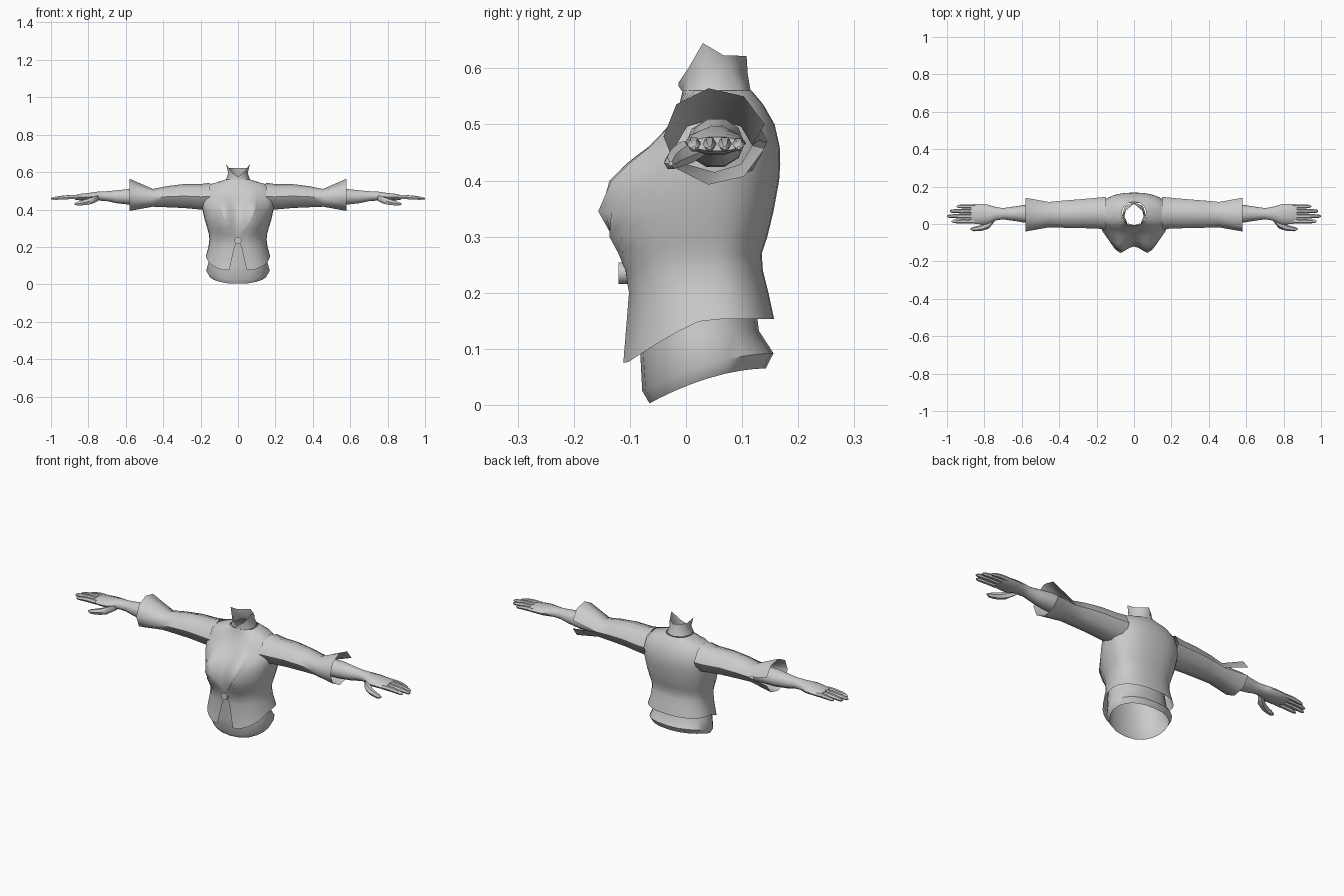
import bpy
from math import sin, cos, pi, asin, exp, radians

if "Cube" in bpy.data.objects:
    bpy.data.objects.remove(bpy.data.objects["Cube"])


def loft(name, rows, closed=False, cap=False, mirror=True):
    """Skin a list of equal-length point rows with quads."""
    n = len(rows[0])
    verts = [p for r in rows for p in r]
    faces = []
    for i in range(len(rows) - 1):
        for j in range(n if closed else n - 1):
            k = (j + 1) % n
            faces.append((i * n + j, i * n + k, (i + 1) * n + k, (i + 1) * n + j))
    if cap:
        faces.append(tuple(range(n))[::-1])
        faces.append(tuple(range(len(verts) - n, len(verts))))
    me = bpy.data.meshes.new(name)
    me.from_pydata(verts, [], faces)
    ob = bpy.data.objects.new(name, me)
    bpy.context.collection.objects.link(ob)
    bpy.ops.object.select_all(action='DESELECT')
    bpy.context.view_layer.objects.active = ob
    ob.select_set(True)
    bpy.ops.object.shade_smooth_by_angle(angle=radians(50))
    if mirror:
        m = ob.modifiers.new("Mirror", 'MIRROR')
        m.merge_threshold = 0.0005
    return ob


def tube(name, rings, sides=8):
    """Capped tube along x; rings are (x, y, z, ry, rz)."""
    rows = [[(x, y + ry * cos(2 * pi * j / sides), z + rz * sin(2 * pi * j / sides))
             for j in range(sides)] for x, y, z, ry, rz in rings]
    return loft(name, rows, closed=True, cap=True)


# Torso levels: z, half width, front y, back y, bust, half width of front opening
LEVELS = [
    (.153, .172, -.115, .157, 0, .047),
    (.20, .158, -.102, .147, 0, .018),
    (.24, .153, -.108, .137, .005, .001),
    (.27, .156, -.115, .135, .015, .012),
    (.30, .165, -.120, .145, .028, .04),
    (.345, .178, -.122, .156, .044, .072),
    (.40, .190, -.105, .166, .044, .092),
    (.43, .195, -.085, .168, .032, .096),
    (.46, .195, -.062, .167, .014, .097),
    (.50, .182, -.034, .158, 0, .09),
    (.535, .150, -.016, .138, 0, .075),
    (.56, .066, -.010, .117, 0, .059),
]
POW = .85


def body(level, t, inset=0):
    z, hw, yf, yb, bust, _ = level
    yc = .045
    s, c = max(sin(t), 0), cos(t)
    x = (hw - inset) * s ** POW
    depth = (yc - yf) if c > 0 else (yb - yc)
    y = yc - (depth - inset) * (1 if c > 0 else -1) * abs(c) ** POW
    if c > 0:
        y -= bust * exp(-((x - .078) / .045) ** 2)
    return (x, y, z)


def edge_angle(level):
    return asin(min(.98, (level[5] / level[1]) ** (1 / POW)))


# Jacket body, open at the front, with a hem dipping to two points
COLS = 14
rows = []
for i, lv in enumerate(LEVELS):
    a = edge_angle(lv)
    row = [body(lv, a + (pi - a) * j / COLS) for j in range(COLS + 1)]
    if i == 0:
        row = [(x, y, .153 - .078 * min(1, max(0, (.035 - y) / .14)) ** 1.2) for x, y, z in row]
    rows.append(row)
loft("jacket_body", rows)

# Chest skin showing between the lapels
rows = []
for lv in LEVELS[2:]:
    a = min(edge_angle(lv) + .12, pi / 2)
    rows.append([body(lv, a * j / 6, .004) for j in range(7)])
loft("chest", rows)

# Neck with an uneven open top edge
loft("neck", [
    [body(LEVELS[-1], pi * j / 4, .002) for j in range(5)],
    [(0, -.013, .568), (.035, .004, .585), (.052, .04, .595), (.042, .08, .595), (0, .11, .59)],
    [(0, -.013, .575), (.034, .004, .60), (.065, .03, .645), (.05, .067, .623), (0, .108, .622)],
])

# Waist below the jacket: front z, back z, half width, front y, back y
rows = []
for zf, zb, hw, yf, yb in [(.003, .065, .155, -.065, .142), (.025, .092, .170, -.078, .156),
                           (.10, .132, .156, -.082, .130), (.25, .25, .140, -.095, .115)]:
    row = []
    for j in range(11):
        t = pi * j / 10
        row.append((hw * max(sin(t), 0) ** POW, (yf + yb) / 2 - (yb - yf) / 2 * cos(t),
                    zb - (zb - zf) * ((1 + cos(t)) / 2) ** 1.8))
    rows.append(row)
loft("waist", rows)

# Sleeve with a flared cuff split at the back: x, y range, z range, split angle
SIDES = 8
rows = []
for x, y0, y1, z0, z1, gap in [(.15, -.03, .145, .395, .543, 0), (.20, -.024, .14, .40, .536, 0),
                               (.29, -.022, .132, .408, .536, 0), (.38, -.020, .125, .412, .525, 0),
                               (.455, -.018, .118, .415, .51, 0), (.58, -.04, .143, .392, .565, .25)]:
    row = []
    for j in range(SIDES + 1):
        t = gap + (2 * pi - 2 * gap) * j / SIDES
        row.append((x, (y0 + y1) / 2 + (y1 - y0) / 2 * cos(t), (z0 + z1) / 2 + (z1 - z0) / 2 * sin(t)))
    rows.append(row)
loft("sleeve", rows)

# Forearm and palm
tube("forearm_and_palm", [
    (.47, .052, .466, .052, .044), (.58, .055, .468, .048, .044), (.65, .055, .468, .037, .036),
    (.70, .055, .471, .030, .028), (.74, .055, .472, .036, .026), (.79, .052, .468, .054, .023),
    (.84, .053, .466, .054, .019), (.872, .055, .465, .050, .013)], 10)

# Fingers, index to little
for i, (y, tip) in enumerate([(.014, .975), (.042, 1.0), (.069, .985), (.094, .948)]):
    r, b = .0125 - .001 * (i == 3), .855 - .008 * (i == 3)
    d = tip - b
    tube("finger_%d" % (i + 1), [
        (b, y, .466, r, r), (b + d * .35, y, .466, r * .95, r), (b + d * .5, y, .465, r, r * .95),
        (b + d * .75, y, .462, r * .85, r * .85), (b + d * .93, y, .459, r * .7, r * .65),
        (tip, y, .458, r * .25, r * .25)], 6)

# Thumb
tube("thumb", [
    (.745, .03, .462, .016, .016), (.775, .0, .450, .024, .021), (.805, -.016, .441, .019, .018),
    (.835, -.024, .435, .014, .015), (.858, -.027, .431, .012, .012), (.875, -.027, .430, .004, .004)], 6)

# Button holding the jacket closed
bpy.ops.mesh.primitive_cylinder_add(vertices=12, radius=.019, depth=.016,
                                    location=(0, -.112, .235), rotation=(pi / 2, 0, 0))
bpy.context.object.name = "button"
bpy.ops.object.shade_smooth_by_angle(angle=radians(40))
